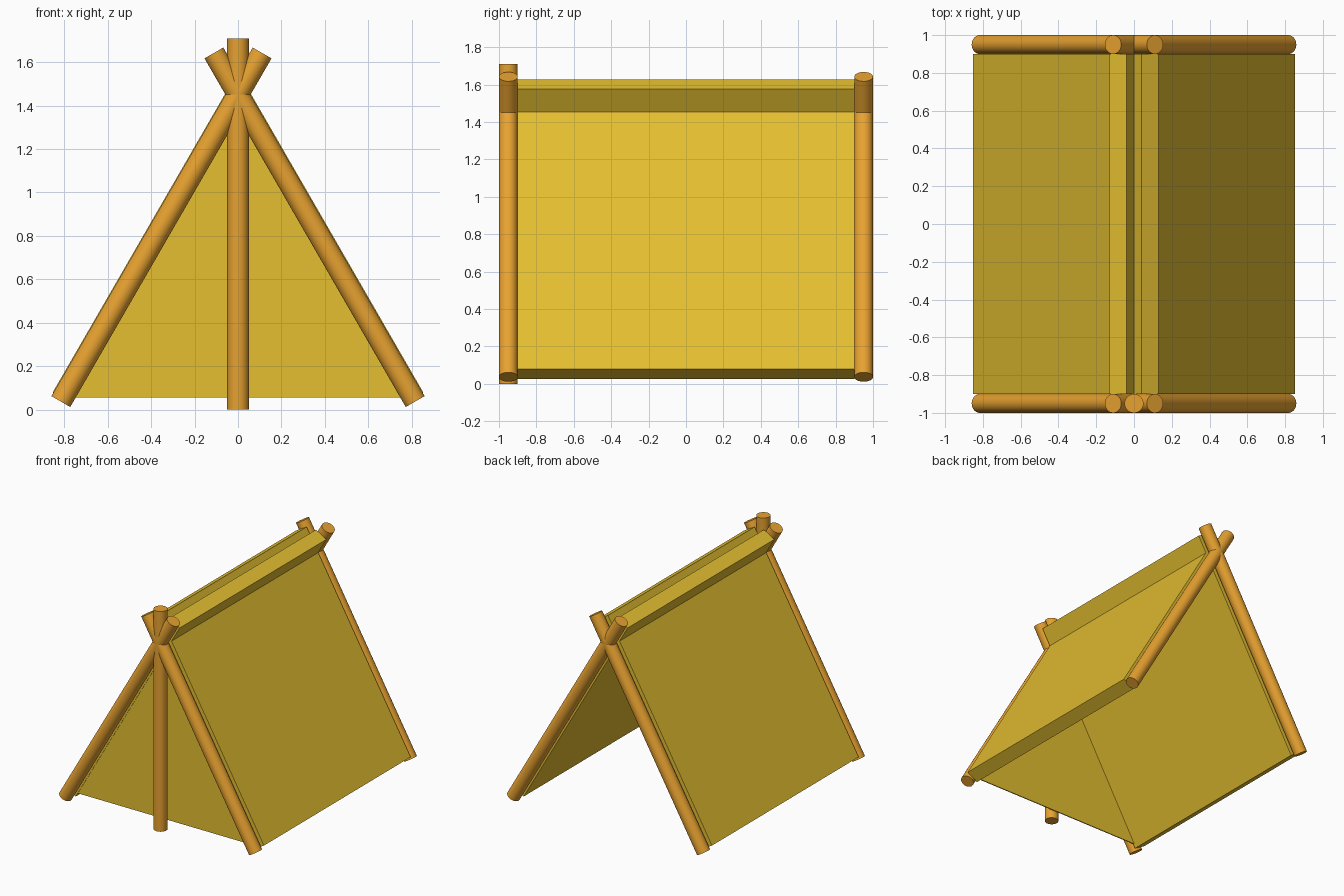
import bpy, bmesh, math
from mathutils import Vector

if "Cube" in bpy.data.objects:
    bpy.data.objects.remove(bpy.data.objects["Cube"])

S, C = math.sin(math.radians(30)), math.cos(math.radians(30))


def material(name, color):
    m = bpy.data.materials.new(name)
    m.diffuse_color = color
    m.use_nodes = True
    m.node_tree.nodes["Principled BSDF"].inputs["Base Color"].default_value = m.diffuse_color
    return m


wood = material("wood", (0.80, 0.36, 0.03, 1))
cloth = material("canvas", (0.78, 0.52, 0.03, 1))


def pole(name, x, y, z, length, tilt):
    bpy.ops.mesh.primitive_cylinder_add(vertices=32, radius=0.05, depth=length,
                                        location=(x, y, z), rotation=(0, tilt, 0))
    o = bpy.context.object
    o.name = name
    o.data.materials.append(wood)
    bpy.ops.object.shade_smooth_by_angle(angle=math.radians(40))


def along(side, low, high, cross):
    """Centre and length of a leaning part, measured from the ridge crossing."""
    mid = (high - low) / 2
    return side * mid * S, cross + mid * C, low + high


# Crossed poles at both ends, and leaning canvas panels
for side, label in ((1, "left"), (-1, "right")):
    x, z, length = along(side, 1.632, 0.222, 1.45)
    for y, end in ((-0.95, "front"), (0.95, "back")):
        pole(f"{end}_{label}_pole", x, y, z, length, side * math.radians(30))
    x, z, length = along(side, 1.618, 0.17, 1.454)
    bpy.ops.mesh.primitive_cube_add(size=1, location=(x, 0, z),
                                    rotation=(0, side * math.radians(30), 0))
    panel = bpy.context.object
    panel.name = f"{label}_canvas"
    panel.scale = (0.103, 1.8, length)
    panel.data.materials.append(cloth)

# Upright pole in front
pole("front_upright_pole", 0, -0.95, 0.855, 1.71, 0)

# Thin triangular front wall; the back stays open
bm = bmesh.new()
face = bm.faces.new([bm.verts.new(p) for p in
                     ((-0.79, -0.897, 0.055), (0.79, -0.897, 0.055), (0, -0.897, 1.42))])
ext = bmesh.ops.extrude_face_region(bm, geom=[face])
bmesh.ops.translate(bm, vec=Vector((0, 0.008, 0)),
                    verts=[v for v in ext["geom"] if isinstance(v, bmesh.types.BMVert)])
bmesh.ops.recalc_face_normals(bm, faces=bm.faces)
mesh = bpy.data.meshes.new("front_wall")
bm.to_mesh(mesh)
bm.free()
mesh.materials.append(cloth)
bpy.context.collection.objects.link(bpy.data.objects.new("front_wall", mesh))
